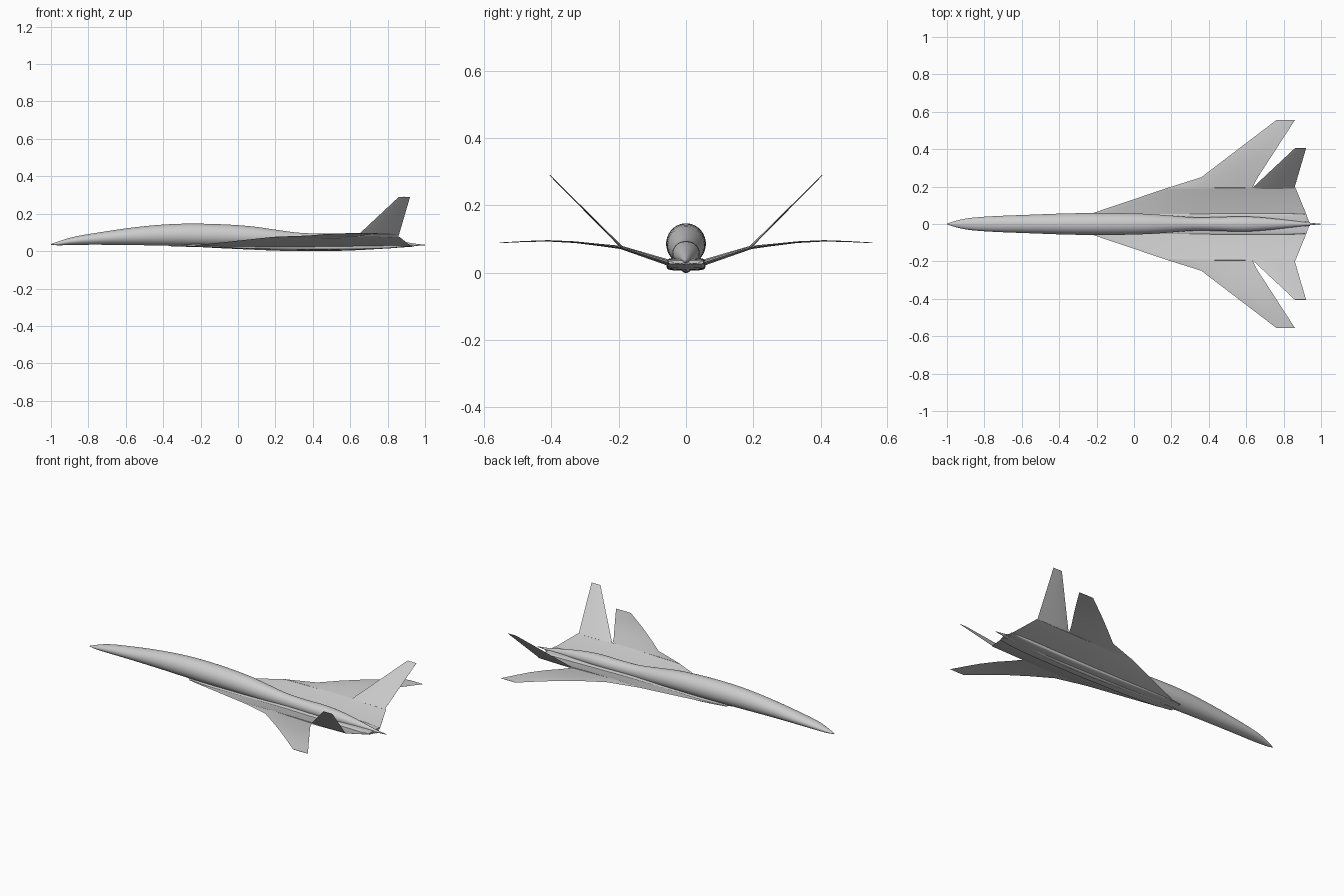
import bpy, bmesh, math
from mathutils import Vector

cube = bpy.data.objects.get("Cube")
if cube:
    bpy.data.objects.remove(cube)

grey = bpy.data.materials.new("light_grey")
grey.use_nodes = True
colour = (0.6, 0.6, 0.6, 1)
grey.diffuse_color = colour
grey.node_tree.nodes["Principled BSDF"].inputs["Base Color"].default_value = colour


def smooth_rows(rows, steps):
    """Insert rounded in-between stations."""
    out = []
    for i in range(len(rows) - 1):
        a, b = rows[max(i - 1, 0)], rows[i]
        c, d = rows[i + 1], rows[min(i + 2, len(rows) - 1)]
        for s in range(steps):
            t = s / steps
            out.append([0.5 * (2 * q + (r - p) * t + (2 * p - 5 * q + 4 * r - w) * t * t
                               + (3 * q - p - 3 * r + w) * t ** 3)
                        for p, q, r, w in zip(a, b, c, d)])
    return out + [list(rows[-1])]


def loft(name, rings, angle=40):
    """Skin a list of closed rings and cap both ends."""
    bm = bmesh.new()
    loops = [[bm.verts.new(p) for p in ring] for ring in rings]
    n = len(rings[0])
    for a, b in zip(loops, loops[1:]):
        for k in range(n):
            bm.faces.new((a[k], a[(k + 1) % n], b[(k + 1) % n], b[k]))
    bm.faces.new(loops[0])
    bm.faces.new(loops[-1])
    bmesh.ops.recalc_face_normals(bm, faces=bm.faces)
    mesh = bpy.data.meshes.new(name)
    bm.to_mesh(mesh)
    bm.free()
    mesh.materials.append(grey)
    obj = bpy.data.objects.new(name, mesh)
    bpy.context.collection.objects.link(obj)
    bpy.ops.object.select_all(action='DESELECT')
    obj.select_set(True)
    bpy.context.view_layer.objects.active = obj
    bpy.ops.object.shade_smooth_by_angle(angle=math.radians(angle))
    return obj


def body(name, rows, power=1.0, sides=32, steps=4):
    """Rows are x, half width, bottom, top; a low power gives a boxy section."""
    rings = []
    for x, w, lo, hi in smooth_rows(rows, steps):
        ring = []
        for k in range(sides):
            a = 2 * math.pi * (k + 0.5) / sides
            c, s = math.cos(a), math.sin(a)
            ring.append((x, w * math.copysign(abs(c) ** power, c),
                         (lo + hi) / 2 + (hi - lo) / 2 * math.copysign(abs(s) ** power, s)))
        rings.append(ring)
    return loft(name, rings)


def panel(name, rows, lift=(0, 0, 1), side=1):
    """Rows are y, leading x, trailing x, z, thickness."""
    lift = Vector(lift).normalized()
    foil = [(0, 0), (0.08, 0.5), (0.3, 0.95), (0.5, 1), (0.75, 0.6), (1, 0.04)]
    outline = foil + [(u, -h) for u, h in reversed(foil[1:])]
    rings = []
    for y, lead, trail, z, thick in rows:
        ring = []
        for u, h in outline:
            p = Vector((lead + (trail - lead) * u, y, z)) + lift * (h * thick / 2)
            ring.append((p.x, p.y * side, p.z))
        rings.append(ring)
    return loft(name, rings)


# Slender fuselage with a waisted tail
body("fuselage", [
    (-1, 0.001, 0.034, 0.037), (-0.96, 0.015, 0.031, 0.052), (-0.88, 0.032, 0.033, 0.076),
    (-0.75, 0.042, 0.034, 0.099), (-0.55, 0.050, 0.032, 0.128), (-0.35, 0.057, 0.028, 0.145),
    (-0.15, 0.059, 0.025, 0.146), (0.05, 0.055, 0.023, 0.135), (0.2, 0.045, 0.02, 0.115),
    (0.32, 0.036, 0.02, 0.099), (0.44, 0.037, 0.02, 0.094), (0.58, 0.041, 0.02, 0.094),
    (0.7, 0.034, 0.02, 0.084), (0.82, 0.021, 0.022, 0.064), (0.92, 0.009, 0.026, 0.044),
    (1, 0.001, 0.031, 0.034)])

# Flat engine box under the fuselage
body("engine_box", [
    (-0.3, 0.04, 0.028, 0.036), (-0.15, 0.054, 0.02, 0.039), (0.1, 0.058, 0.011, 0.042),
    (0.35, 0.058, 0.007, 0.044), (0.6, 0.058, 0.008, 0.044), (0.8, 0.057, 0.014, 0.042),
    (0.92, 0.052, 0.026, 0.036)], power=0.4)

# Centre keel ridge
body("keel_ridge", [
    (-0.25, 0.004, 0.024, 0.03), (0, 0.012, 0.011, 0.03), (0.3, 0.015, 0, 0.03),
    (0.6, 0.015, 0.003, 0.03), (0.94, 0.01, 0.024, 0.034)], sides=16)

for side, label in ((1, "left"), (-1, "right")):
    # Broad inner wing, rising outwards
    panel(label + "_inner_wing", [
        (0.0, -0.36, 0.94, 0.026, 0.014), (0.055, -0.23, 0.92, 0.031, 0.018),
        (0.195, 0.185, 0.863, 0.076, 0.010)], lift=(0, -0.3, 1), side=side)
    # Thin swept outer wing with a gentle droop
    panel(label + "_outer_wing", [
        (0.19, 0.17, 0.63, 0.075, 0.010), (0.25, 0.36, 0.662, 0.082, 0.007),
        (0.33, 0.465, 0.714, 0.091, 0.005), (0.41, 0.57, 0.766, 0.095, 0.004),
        (0.48, 0.662, 0.811, 0.093, 0.003), (0.555, 0.76, 0.86, 0.089, 0.002)], side=side)
    # Canted tail fin
    panel(label + "_tail_fin", [
        (0.19, 0.63, 0.857, 0.075, 0.007), (0.405, 0.86, 0.92, 0.29, 0.002)],
        lift=(0, -1, 1), side=side)
